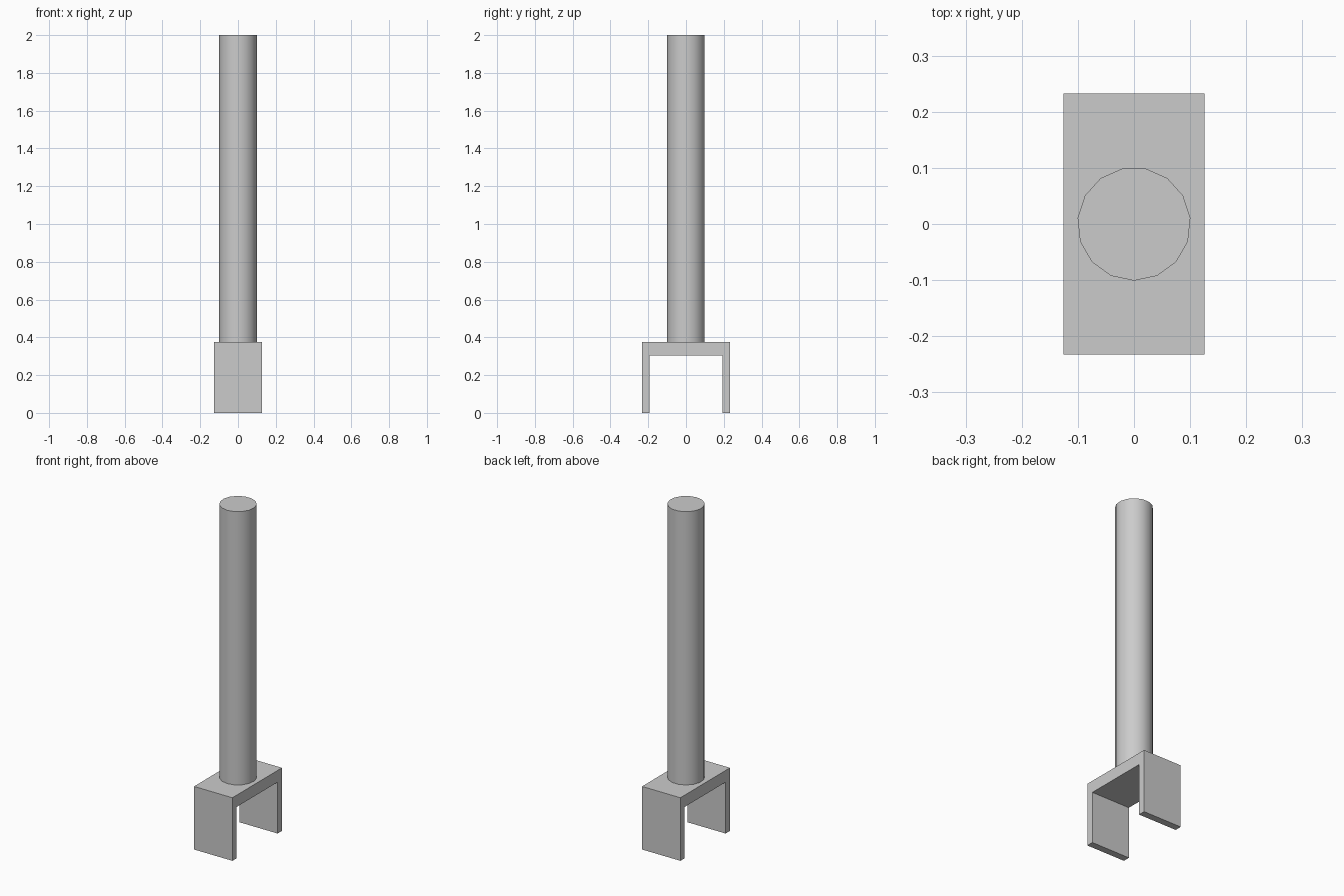
import bpy
import bmesh
from math import cos, sin, pi, radians

cube = bpy.data.objects.get("Cube")
if cube:
    bpy.data.objects.remove(cube, do_unlink=True)

# Plain grey for every part
grey = bpy.data.materials.new("grey")
grey.use_nodes = True
grey.diffuse_color = (0.6, 0.6, 0.6, 1)
grey.node_tree.nodes["Principled BSDF"].inputs["Base Color"].default_value = (0.6, 0.6, 0.6, 1)


def extruded(name, profile, offset):
    """Closed solid made by pushing a flat outline along an offset."""
    bm = bmesh.new()
    face = bm.faces.new([bm.verts.new(p) for p in profile])
    result = bmesh.ops.extrude_face_region(bm, geom=[face], use_keep_orig=True)
    moved = [v for v in result["geom"] if isinstance(v, bmesh.types.BMVert)]
    bmesh.ops.translate(bm, verts=moved, vec=offset)
    bmesh.ops.recalc_face_normals(bm, faces=bm.faces)
    mesh = bpy.data.meshes.new(name)
    bm.to_mesh(mesh)
    bm.free()
    mesh.materials.append(grey)
    obj = bpy.data.objects.new(name, mesh)
    bpy.context.collection.objects.link(obj)
    return obj


# Fork bracket: upside-down U swept across x
HALF_W, OUT, IN, TOP, UNDER = 0.126, 0.233, 0.192, 0.375, 0.305
outline = [(-OUT, 0), (-IN, 0), (-IN, UNDER), (IN, UNDER),
           (IN, 0), (OUT, 0), (OUT, TOP), (-OUT, TOP)]
extruded("fork_bracket", [(-HALF_W, y, z) for y, z in outline], (2 * HALF_W, 0, 0))

# Round post standing on the bracket, one corner facing the front
SIDES, RADIUS = 15, 0.101
angles = [2 * pi * i / SIDES - pi / 2 for i in range(SIDES)]
post = extruded("post", [(RADIUS * cos(a), RADIUS * sin(a), TOP) for a in angles],
                (0, 0, 2 - TOP))
bpy.ops.object.select_all(action="DESELECT")
post.select_set(True)
bpy.context.view_layer.objects.active = post
bpy.ops.object.shade_smooth_by_angle(angle=radians(40))
